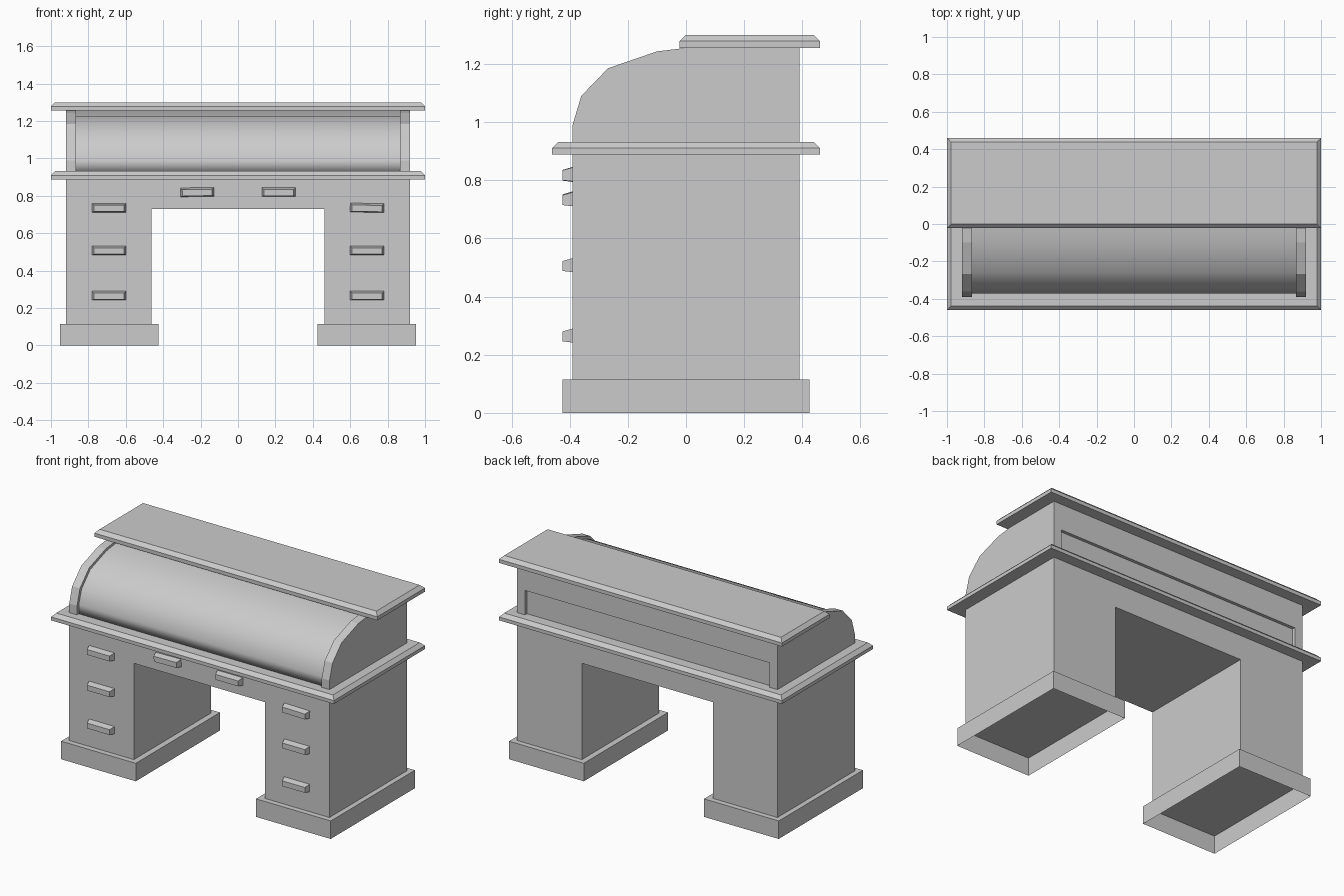
import bpy, bmesh
from math import radians
from mathutils import Matrix, Vector

cube = bpy.data.objects.get("Cube")
if cube:
    bpy.data.objects.remove(cube, do_unlink=True)

grey = bpy.data.materials.new("plain grey")
grey.use_nodes = True
grey.diffuse_color = (0.6, 0.6, 0.6, 1)
grey.node_tree.nodes["Principled BSDF"].inputs["Base Color"].default_value = (0.6, 0.6, 0.6, 1)


def finish(name, bm):
    mesh = bpy.data.meshes.new(name)
    bmesh.ops.recalc_face_normals(bm, faces=bm.faces)
    bm.to_mesh(mesh)
    bm.free()
    mesh.materials.append(grey)
    obj = bpy.data.objects.new(name, mesh)
    bpy.context.collection.objects.link(obj)
    return obj


def extrude(name, points, direction):
    """Prism from a closed outline swept along a direction."""
    bm = bmesh.new()
    face = bm.faces.new([bm.verts.new(p) for p in points])
    swept = bmesh.ops.extrude_face_region(bm, geom=[face], use_keep_orig=True)
    moved = [g for g in swept["geom"] if isinstance(g, bmesh.types.BMVert)]
    bmesh.ops.translate(bm, verts=moved, vec=direction)
    return finish(name, bm)


def frustum(bm, low, high, inset):
    """Box whose top is drawn in by inset on every side."""
    corners = ((0, 0), (1, 0), (1, 1), (0, 1))
    rings = []
    for z, d in ((low.z, 0), (high.z, inset)):
        xs, ys = (low.x + d, high.x - d), (low.y + d, high.y - d)
        rings.append([bm.verts.new((xs[i], ys[j], z)) for i, j in corners])
    for k in range(4):
        n = (k + 1) % 4
        bm.faces.new((rings[0][k], rings[0][n], rings[1][n], rings[1][k]))
    return rings


def slab(name, y0, y1, z0, z1):
    """Board with a chamfered upper edge."""
    bm = bmesh.new()
    edge = z1 - 0.022
    sides = frustum(bm, Vector((-1, y0, z0)), Vector((1, y1, edge)), 0)
    bm.faces.new(sides[0])
    top = frustum(bm, Vector((-1, y0, edge)), Vector((1, y1, z1)), 0.022)
    bm.faces.new(top[1])
    bmesh.ops.remove_doubles(bm, verts=bm.verts, dist=0.0001)
    return finish(name, bm)


# Twin pedestals joined by the drawer frieze over the kneehole
half = [(0.92, 0.115), (0.92, 0.89)]
inner = [(0.463, 0.73), (0.463, 0.115)]
outline = half + [(-x, z) for x, z in reversed(half)]
outline += [(-x, z) for x, z in reversed(inner)] + inner
extrude("pedestal_body", [(x, -0.39, z) for x, z in outline], (0, 0.78, 0))

# Plinth skirts, open underneath
for side, x0, x1 in (("left", 0.425, 0.953), ("right", -0.953, -0.425)):
    bm = bmesh.new()
    rings = frustum(bm, Vector((x0, -0.425, 0)), Vector((x1, 0.425, 0.115)), 0)
    bm.faces.new(rings[1])
    finish(side + "_plinth", bm)

# Desktop and top board
slab("desktop", -0.46, 0.46, 0.888, 0.932)
slab("top_board", -0.022, 0.46, 1.255, 1.3)

# Curved end panels
curve = [(-0.39, 0.93), (-0.39, 0.99), (-0.36, 1.09), (-0.268, 1.185),
         (-0.1, 1.243), (0, 1.255)]
cheek = curve + [(0.39, 1.255), (0.39, 0.93)]
for side, x in (("left", 0.865), ("right", -0.92)):
    extrude(side + "_end_panel", [(x, y, z) for y, z in cheek], (0.055, 0, 0))

# Roll cover set slightly inside the end panels, with a recessed back panel
roll = [(-0.372, 0.93), (-0.372, 0.99), (-0.343, 1.08), (-0.257, 1.17),
        (-0.097, 1.226), (0, 1.24)]
back = [(0.1, 1.255), (0.39, 1.255), (0.39, 1.088), (0.37, 1.088), (0.37, 0.93)]
cover = extrude("roll_cover", [(-0.865, y, z) for y, z in roll + back], (1.73, 0, 0))
for poly in cover.data.polygons:
    poly.use_smooth = poly.center.y < 0 and abs(poly.normal.x) < 0.5


def handle(name, x, z, tilt):
    """Tapered pull with its wide side against the drawer front."""
    bm = bmesh.new()
    rings = frustum(bm, Vector((-0.09, -0.024, 0)), Vector((0.09, 0.024, 0.035)), 0.01)
    for v in rings[1][:2]:
        v.co.y -= 0.006
    for ring in rings:
        bm.faces.new(ring)
    bm.transform(Matrix.Translation((x, -0.39, z)) @ Matrix.Rotation(radians(tilt), 4, "Y")
                 @ Matrix.Rotation(radians(90), 4, "X"))
    finish(name, bm)


# Drawer pulls
for side, s in (("left", 1), ("right", -1)):
    for level, z in (("lower", 0.266), ("middle", 0.508), ("upper", 0.736)):
        handle(f"{side}_{level}_handle", 0.69 * s, z, 1 if s > 0 and level == "upper" else 0)
    handle(side + "_centre_handle", 0.218 * s, 0.82, 0 if s > 0 else -1)
